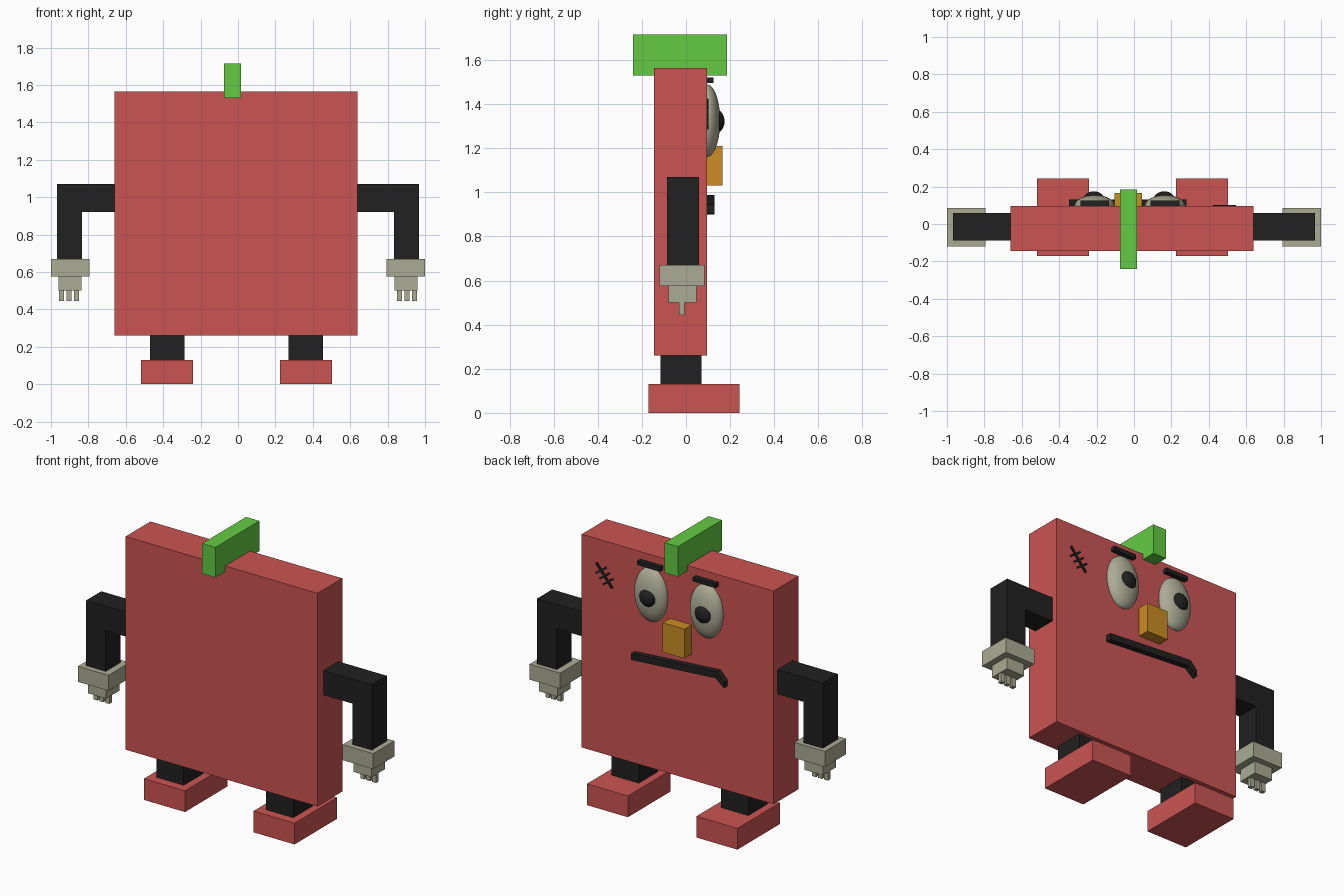
import bpy, bmesh
from mathutils import Vector

if "Cube" in bpy.data.objects:
    bpy.data.objects.remove(bpy.data.objects["Cube"])


def material(name, r, g, b):
    m = bpy.data.materials.new(name)
    m.diffuse_color = (r, g, b, 1)
    m.use_nodes = True
    m.node_tree.nodes["Principled BSDF"].inputs["Base Color"].default_value = m.diffuse_color
    return m


RED = material("red", 0.60, 0.09, 0.085)
BLACK = material("black", 0.015, 0.015, 0.015)
GREEN = material("green", 0.125, 0.60, 0.055)
BEIGE = material("beige", 0.41, 0.41, 0.30)
ORANGE = material("orange", 0.60, 0.27, 0.018)


def extrude(name, profile, y0, y1, mat):
    """Extrude an (x, z) outline along y."""
    bm = bmesh.new()
    face = bm.faces.new([bm.verts.new((x, y0, z)) for x, z in profile])
    res = bmesh.ops.extrude_face_region(bm, geom=[face])
    verts = [v for v in res["geom"] if isinstance(v, bmesh.types.BMVert)]
    bmesh.ops.translate(bm, verts=verts, vec=(0, y1 - y0, 0))
    bmesh.ops.recalc_face_normals(bm, faces=bm.faces)
    me = bpy.data.meshes.new(name)
    bm.to_mesh(me)
    bm.free()
    ob = bpy.data.objects.new(name, me)
    bpy.context.collection.objects.link(ob)
    me.materials.append(mat)
    return ob


def box(name, x0, x1, y0, y1, z0, z1, mat):
    return extrude(name, [(x0, z0), (x1, z0), (x1, z1), (x0, z1)], y0, y1, mat)


def bar(name, a, b, width, y0, y1, mat):
    """Thin straight strip between two (x, z) points."""
    a, b = Vector(a), Vector(b)
    d = (b - a).normalized() * width / 2
    n = Vector((-d.y, d.x))
    return extrude(name, [a + n, a - n, b - n, b + n], y0, y1, mat)


def ellipsoid(name, loc, radii, mat):
    bpy.ops.mesh.primitive_uv_sphere_add(segments=32, ring_count=16, location=loc)
    ob = bpy.context.object
    ob.name = name
    ob.scale = radii
    bpy.ops.object.transform_apply(location=False, rotation=False, scale=True)
    bpy.ops.object.shade_smooth()
    ob.data.materials.append(mat)


# Body slab and hair crest
FACE = 0.095
box("body", -0.66, 0.64, -0.145, FACE, 0.26, 1.565, RED)
box("hair_crest", -0.075, 0.015, -0.24, 0.185, 1.53, 1.715, GREEN)

for side, s in (("left", -1), ("right", 1)):
    # Bent arm
    arm = [(0.63, 0.92), (0.835, 0.92), (0.835, 0.665),
           (0.967, 0.665), (0.967, 1.07), (0.63, 1.07)]
    extrude(side + "_arm", [(s * x, z) for x, z in arm], -0.087, 0.058, BLACK)
    # Cuff, palm and three fingers
    box(side + "_cuff", s * 0.793, s * 1.0, -0.12, 0.085, 0.575, 0.67, BEIGE)
    box(side + "_palm", s * 0.837, s * 0.961, -0.08, 0.048, 0.50, 0.575, BEIGE)
    for i in range(3):
        x = 0.85 + i * 0.04
        box(f"{side}_finger_{i + 1}", s * x, s * (x + 0.027),
            -0.031, -0.006, 0.445, 0.50, BEIGE)
    # Leg and foot
    cx = -0.008 + s * 0.371
    box(side + "_leg", cx - 0.092, cx + 0.092, -0.115, 0.07, 0.13, 0.26, BLACK)
    box(side + "_foot", cx - 0.139, cx + 0.139, -0.17, 0.242, 0, 0.13, RED)
    # Eye, pupil and eyebrow
    ex = -0.022 + s * 0.188
    ellipsoid(side + "_eye", (ex, FACE, 1.325), (0.11, 0.06, 0.165), BEIGE)
    ellipsoid(side + "_pupil", (ex - 0.005, 0.115, 1.322), (0.063, 0.06, 0.063), BLACK)
    box(side + "_eyebrow", ex - 0.077, ex + 0.077, FACE, 0.125, 1.495, 1.52, BLACK)

# Nose and crooked mouth
box("nose", -0.105, 0.042, FACE, 0.165, 1.03, 1.21, ORANGE)
mouth = [(0.28, 0.905), (0.28, 0.945), (-0.30, 0.987),
         (-0.348, 0.938), (-0.348, 0.90), (-0.29, 0.946)]
extrude("mouth", mouth, FACE, 0.13, BLACK)

# Stitched scar
start, end = Vector((0.539, 1.42)), Vector((0.431, 1.29))
bar("scar", start, end, 0.014, FACE, 0.102, BLACK)
for i, t in enumerate((0.3, 0.52, 0.74)):
    c = start.lerp(end, t)
    h = Vector((0.034, -0.025))
    bar(f"stitch_{i + 1}", c - h, c + h, 0.011, FACE, 0.102, BLACK)
